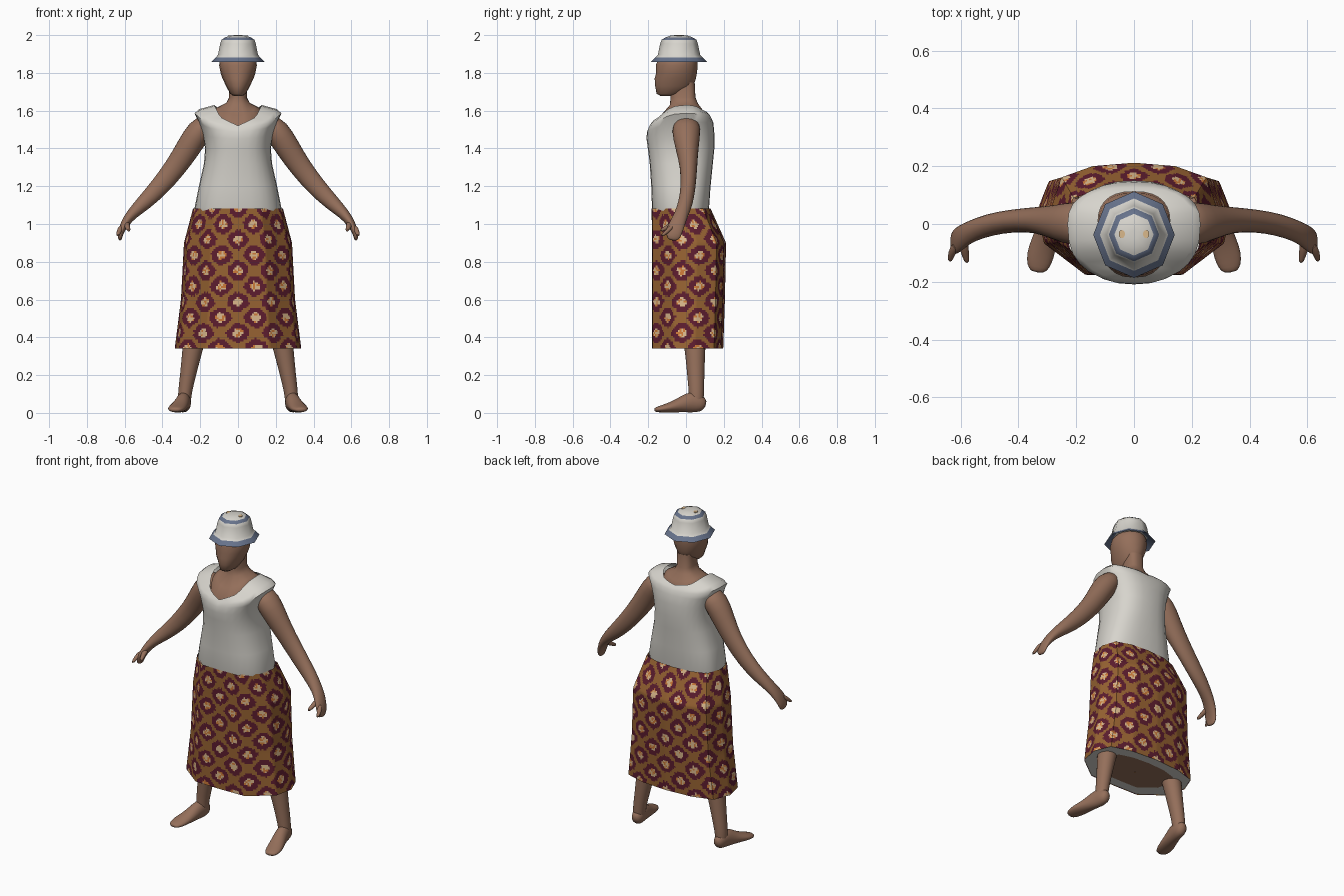
import bpy, bmesh, math, random
from mathutils import Vector

random.seed(4)
if "Cube" in bpy.data.objects:
    bpy.data.objects.remove(bpy.data.objects["Cube"], do_unlink=True)


def material(name, r, g, b):
    m = bpy.data.materials.new(name)
    m.use_nodes = True
    m.diffuse_color = (r, g, b, 1)
    bsdf = m.node_tree.nodes["Principled BSDF"]
    bsdf.inputs["Base Color"].default_value = (r, g, b, 1)
    bsdf.inputs["Roughness"].default_value = 0.9
    return m


skin = material("brown skin", .30, .16, .104)
cloth = material("off white cloth", .68, .66, .61)
blue = material("slate blue", .135, .17, .26)
ochre = material("ochre brown", .31, .125, .032)
maroon = material("maroon", .11, .012, .028)
cream = material("petal cream", .70, .48, .26)
orange = material("petal orange", .62, .20, .04)


def build(name, rings, mats, rule=None, caps=True, angle=50, subdiv=0, mirror=False):
    """Skin a list of equal-length point rings into one object."""
    bm = bmesh.new()
    rows = [[bm.verts.new(p) for p in ring] for ring in rings]
    n = len(rows[0])
    for low, high in zip(rows, rows[1:]):
        for i in range(n):
            j = (i + 1) % n
            bm.faces.new((low[i], low[j], high[j], high[i]))
    if caps:
        bm.faces.new(rows[0][::-1])
        bm.faces.new(rows[-1])
    bmesh.ops.recalc_face_normals(bm, faces=bm.faces)
    bm.faces.ensure_lookup_table()
    for f in bm.faces:
        f.smooth = True
        if rule:
            f.material_index = rule(f.index)
    mesh = bpy.data.meshes.new(name)
    bm.to_mesh(mesh)
    bm.free()
    mesh.set_sharp_from_angle(angle=math.radians(angle))
    for m in mats:
        mesh.materials.append(m)
    ob = bpy.data.objects.new(name, mesh)
    bpy.context.collection.objects.link(ob)
    if mirror:
        ob.modifiers.new("Mirror", 'MIRROR')
    if subdiv:
        mod = ob.modifiers.new("Subdivision", 'SUBSURF')
        mod.levels = mod.render_levels = subdiv


def limb(name, sections, ref=(0, 1, 0), n=12):
    """Mirrored tube through (x, y, z, radius along ref, radius across)."""
    pts = [Vector(s[:3]) for s in sections]
    rings = []
    for k, s in enumerate(sections):
        t = (pts[min(k + 1, len(pts) - 1)] - pts[max(k - 1, 0)]).normalized()
        side = Vector(ref)
        side = (side - t * side.dot(t)).normalized()
        other = t.cross(side)
        rings.append([pts[k] + side * s[3] * math.cos(a) + other * s[4] * math.sin(a)
                      for a in (math.tau * i / n for i in range(n))])
    build(name, rings, [skin], mirror=True, subdiv=1, angle=80)


# Head, from (z, front y, back y, half width)
head = [(1.678, -.135, -.07, .022), (1.69, -.156, -.01, .042), (1.73, -.163, .04, .063),
        (1.77, -.166, .052, .082), (1.80, -.158, .058, .092), (1.84, -.16, .062, .1),
        (1.87, -.148, .06, .096), (1.89, -.125, .05, .08), (1.92, -.09, .02, .05)]
build("head", [[(w * math.cos(a), (f + b) / 2 + (b - f) / 2 * math.sin(a), z)
                for a in (math.tau * i / 16 for i in range(16))] for z, f, b, w in head],
      [skin], angle=80)

# Arms and hands
limb("arm", [(.15, .005, 1.545, .066, .05), (.205, 0, 1.498, .082, .072),
             (.262, .005, 1.405, .064, .068), (.33, .015, 1.30, .046, .060),
             (.42, .012, 1.19, .041, .053), (.50, -.002, 1.11, .040, .043),
             (.565, -.025, 1.05, .038, .030), (.598, -.045, 1.005, .043, .024),
             (.617, -.062, .965, .046, .017), (.625, -.067, .935, .04, .013),
             (.624, -.07, .912, .024, .008)])
limb("thumb", [(.592, -.055, 1.01, .02, .018), (.586, -.095, .985, .016, .014),
               (.576, -.138, .962, .009, .009)], ref=(1, 0, 0), n=8)
limb("forefinger", [(.612, -.07, .99, .02, .016), (.632, -.1, .96, .014, .012),
                    (.637, -.132, .935, .008, .008)], ref=(1, 0, 0), n=8)

# Legs and feet
limb("leg", [(.21, .04, .5, .075, .07), (.237, .047, .36, .058, .058),
             (.265, .052, .2, .047, .043), (.281, .055, .11, .042, .038),
             (.284, .055, .06, .04, .036), (.285, .055, .03, .03, .03)])
limb("foot", [(.28, .104, .035, .022, .026), (.282, .075, .05, .037, .05),
              (.288, .03, .06, .039, .060), (.298, -.015, .046, .042, .046),
              (.31, -.06, .034, .046, .033), (.325, -.11, .024, .050, .023),
              (.332, -.15, .018, .040, .016), (.335, -.168, .016, .022, .010)], ref=(1, 0, 0))


# Rounded-square ring with its own height at the front, sides and back
def body_ring(hw, front, back, z_front, z_side, z_back, n=28):
    ring = []
    for i in range(n):
        a = math.tau * i / n
        c, s = (math.copysign(abs(v) ** .8, v) for v in (math.cos(a), math.sin(a)))
        drop = max(0, min(1 - .55 * abs(c), 2.42 * (1 - abs(c))))
        reach, z_end = (back, z_back) if s > 0 else (front, z_front)
        ring.append((hw * c, abs(s) * reach, z_side + (z_end - z_side) * drop))
    return ring


# Sleeveless top with a V neckline in front and a shallow one behind
shirt_rows = [(.222, -.172, .115), (.23, -.18, .122), (.207, -.184, .13), (.180, -.192, .142),
              (.174, -.202, .15)]
shirt_z = [1.05, 1.085, 1.2, 1.32, 1.4]
rings = [body_ring(*r, z, z, z) for r, z in zip(shirt_rows, shirt_z)]
rings += [body_ring(.186, -.209, .15, 1.45, 1.47, 1.48),
          body_ring(.208, -.207, .145, 1.485, 1.54, 1.535),
          body_ring(.23, -.2, .135, 1.50, 1.586, 1.56),
          body_ring(.206, -.194, .127, 1.51, 1.608, 1.573),
          body_ring(.125, -.184, .112, 1.52, 1.63, 1.585)]
build("sleeveless_top", rings, [cloth], caps=False, angle=60)

# Upper chest and neck filling the neckline
build("neck_and_chest", [body_ring(.155, -.188, .13, 1.4, 1.4, 1.4),
                         body_ring(.121, -.179, .107, 1.508, 1.612, 1.574),
                         body_ring(.098, -.13, .09, 1.573, 1.624, 1.6),
                         body_ring(.062, -.085, .063, 1.63, 1.642, 1.638),
                         body_ring(.047, -.082, .05, 1.67, 1.67, 1.67),
                         body_ring(.048, -.085, .046, 1.75, 1.75, 1.75)], [skin], angle=80)

# Skirt: faceted outline swept down, printed with staggered flowers
WIDE, DEEP = .31, .19
half = [(0, -1), (.5, -.98), (.93, -.4), (1, .2), (.88, .74), (.5, .94), (0, 1)]
loop = half + [(-x, y) for x, y in half[-2:0:-1]]
outline = [Vector((x * WIDE, y * DEEP)) for x, y in loop]
levels = [(1.082, .238, -.182, .13), (.9, .286, -.18, .212), (.6, .302, -.18, .206),
          (.34, .335, -.18, .197)]
COLS, ROWS, ACROSS, DOWN = 180, 76, 9, 4.5


def around(u):
    """Point at fraction u of the outline's length."""
    edges = list(zip(outline, outline[1:] + outline[:1]))
    left = u * sum((b - a).length for a, b in edges)
    for a, b in edges:
        if left <= (b - a).length:
            return a.lerp(b, left / (b - a).length)
        left -= (b - a).length
    return outline[0]


def level_at(z):
    for hi, lo in zip(levels, levels[1:]):
        if z >= lo[0] - 1e-6:
            t = (hi[0] - z) / (hi[0] - lo[0])
            return [p + (q - p) * t for p, q in zip(hi, lo)]


unit = [around(i / COLS) for i in range(COLS)]


def skirt_ring(z, scale=1):
    z, w, f, b = level_at(z)
    return [(p.x / WIDE * w * scale, (f + b) / 2 + p.y / DEEP * (b - f) / 2 * scale, z)
            for p in unit]


def flower_print(index):
    a = (index % COLS + .5) / COLS * ACROSS
    b = (index // COLS + .5) / ROWS * DOWN
    p, q = a + b, a - b
    dp, dq = abs(p - round(p)), abs(q - round(q))
    d = (dp ** 3 + dq ** 3) ** (1 / 3) + random.uniform(-.03, .03)
    if d < .19:
        return 2 if random.random() < .65 else 3
    return 1 if d < .41 else 0


top, hem = levels[0][0], levels[-1][0]
build("skirt", [skirt_ring(top + (hem - top) * k / ROWS) for k in range(ROWS + 1)],
      [ochre, maroon, cream, orange], flower_print, caps=False, angle=40)

# Underside closing the skirt: pale border round a skin-coloured middle
build("skirt_underside", [skirt_ring(.343, s) for s in (.995, .68, .01)], [cloth, skin],
      lambda i: i // COLS, caps=False)


# Bucket hat: eight sides with blue bands at the brim and crown
def hat_ring(r, z):
    return [(r * math.cos(a), -.037 + 1.06 * r * math.sin(a), z)
            for a in (math.tau * i / 8 for i in range(8))]


profile = [(.098, 1.884), (.141, 1.858), (.118, 1.882), (.106, 1.895), (.094, 1.955),
           (.087, 1.975), (.068, 1.988), (.04, 1.998), (.015, 2.0)]
build("bucket_hat", [hat_ring(*p) for p in profile], [cloth, blue],
      lambda i: int(i // 8 in (0, 1, 5)), angle=50)

# Two small tan dots on the crown
for x in (-.042, .042):
    bpy.ops.mesh.primitive_cylinder_add(vertices=10, radius=.011, depth=.004,
                                        location=(x, -.035, 1.997))
    dot = bpy.context.object
    dot.name = "crown_dot"
    dot.scale.y = 1.3
    dot.data.materials.append(cream)
